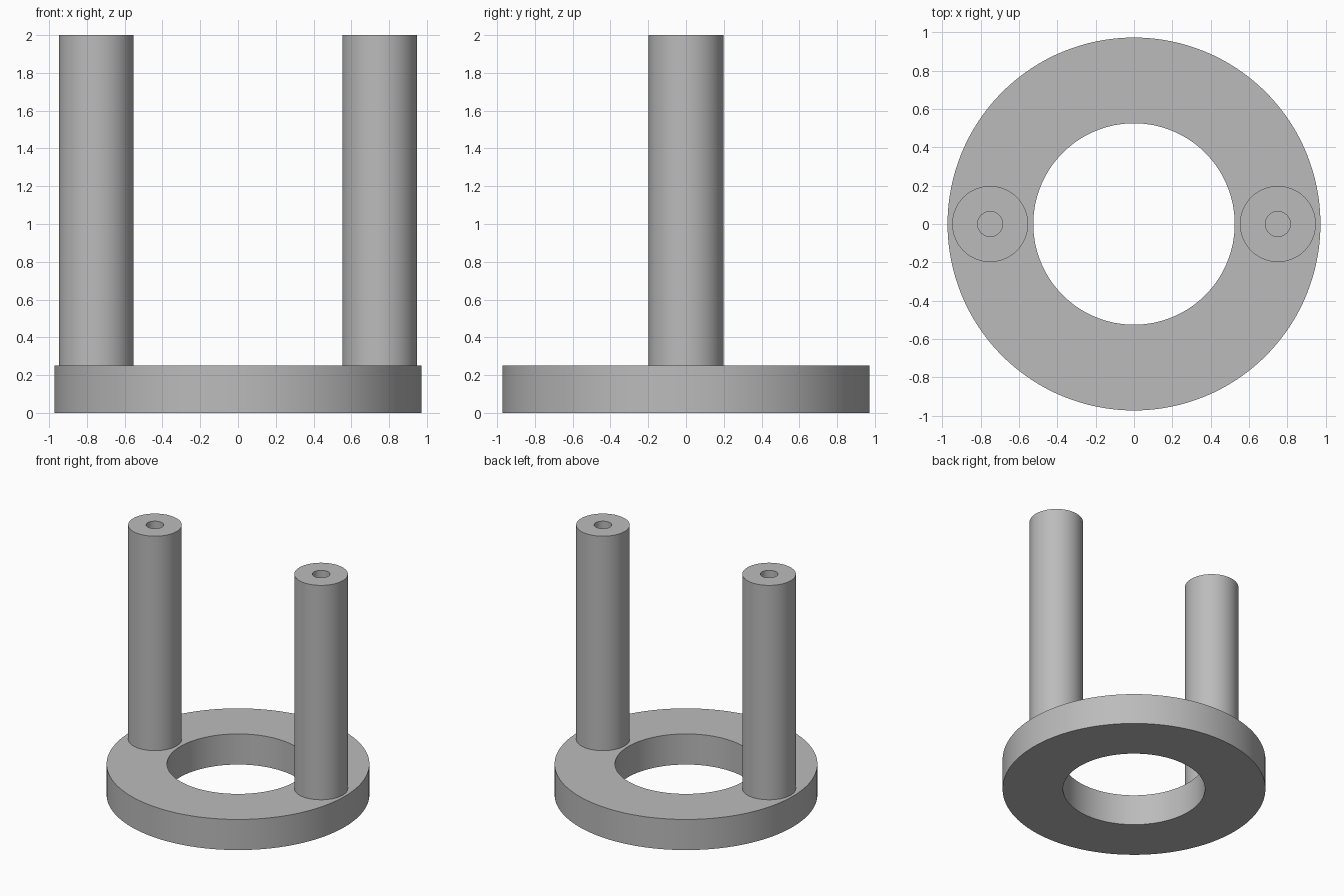
import bpy
import bmesh
import math

cube = bpy.data.objects.get("Cube")
if cube:
    bpy.data.objects.remove(cube, do_unlink=True)

grey = bpy.data.materials.new("plain grey")
grey.use_nodes = True
GREY = (0.5, 0.5, 0.5, 1)
grey.diffuse_color = GREY
grey.node_tree.nodes["Principled BSDF"].inputs["Base Color"].default_value = GREY


def lathe(name, profile, steps, x=0.0, closed=False):
    """Revolve an (r, z) profile around the vertical axis."""
    bm = bmesh.new()
    verts = [bm.verts.new((r, 0, z)) for r, z in profile]
    pairs = list(zip(verts, verts[1:]))
    if closed:
        pairs.append((verts[-1], verts[0]))
    edges = [bm.edges.new(p) for p in pairs]
    bmesh.ops.spin(bm, geom=verts + edges, cent=(0, 0, 0), axis=(0, 0, 1),
                   angle=math.tau, steps=steps, use_duplicate=False)
    bmesh.ops.remove_doubles(bm, verts=bm.verts[:], dist=0.0001)
    bmesh.ops.recalc_face_normals(bm, faces=bm.faces[:])
    mesh = bpy.data.meshes.new(name)
    bm.to_mesh(mesh)
    bm.free()
    mesh.materials.append(grey)
    obj = bpy.data.objects.new(name, mesh)
    obj.location.x = x
    bpy.context.collection.objects.link(obj)
    bpy.ops.object.select_all(action='DESELECT')
    obj.select_set(True)
    bpy.context.view_layer.objects.active = obj
    bpy.ops.object.shade_smooth_by_angle(angle=math.radians(30))
    return obj


# Flat base ring
INNER, OUTER, RING_TOP = 0.525, 0.972, 0.25
lathe("base_ring", [(INNER, 0), (OUTER, 0), (OUTER, RING_TOP), (INNER, RING_TOP)],
      128, closed=True)

# Two posts, each with a blind hole in its top, seated just into the ring
RADIUS, HOLE, TOP, HOLE_FLOOR = 0.198, 0.065, 2.0, 1.5
post = [(0, RING_TOP - 0.01), (RADIUS, RING_TOP - 0.01), (RADIUS, TOP),
        (HOLE, TOP), (HOLE, HOLE_FLOOR), (0, HOLE_FLOOR)]
for side, sign in (("left", 1), ("right", -1)):
    lathe(side + "_post", post, 64, x=sign * 0.75)
